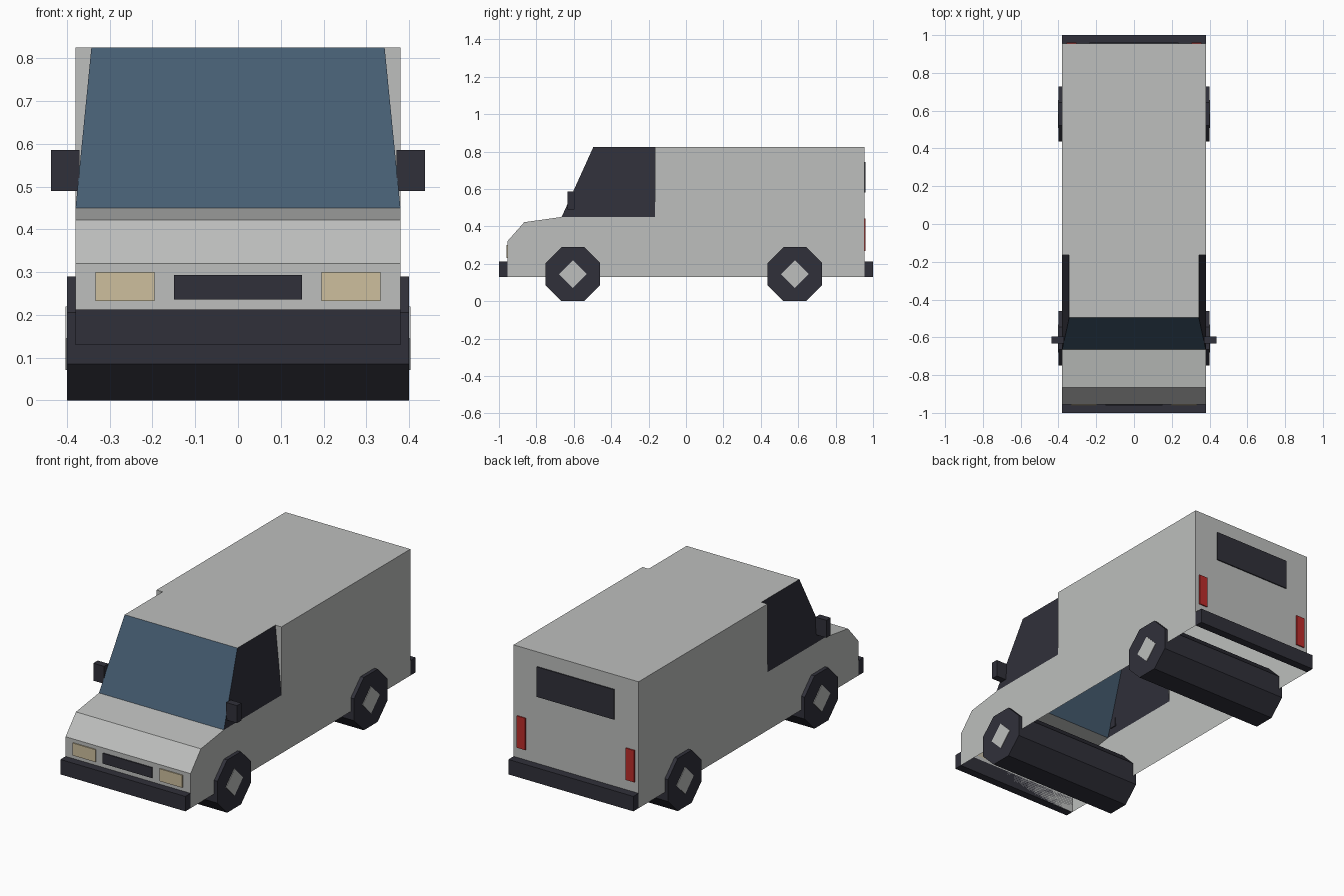
import bpy, bmesh, math
from mathutils import Matrix, Vector

if "Cube" in bpy.data.objects:
    bpy.data.objects.remove(bpy.data.objects["Cube"])


def material(name, rgb):
    m = bpy.data.materials.new(name)
    m.diffuse_color = (*rgb, 1)
    m.use_nodes = True
    m.node_tree.nodes["Principled BSDF"].inputs["Base Color"].default_value = m.diffuse_color
    return m


GREY = material("body grey", (0.51, 0.52, 0.51))
DARK = material("dark trim", (0.030, 0.030, 0.042))
GLASS = material("windscreen blue", (0.061, 0.109, 0.168))
CREAM = material("headlight cream", (0.61, 0.52, 0.34))
RED = material("tail light red", (0.50, 0.026, 0.024))


def finish(name, bm, mats):
    bmesh.ops.recalc_face_normals(bm, faces=bm.faces[:])
    me = bpy.data.meshes.new(name)
    bm.to_mesh(me)
    bm.free()
    for m in mats:
        me.materials.append(m)
    ob = bpy.data.objects.new(name, me)
    bpy.context.collection.objects.link(ob)
    return ob


def box(name, lo, hi, mat):
    lo, hi = Vector(lo), Vector(hi)
    bm = bmesh.new()
    bmesh.ops.create_cube(bm, size=1, matrix=Matrix.Translation((lo + hi) / 2)
                          @ Matrix.Diagonal((*(hi - lo), 1)))
    return finish(name, bm, [mat])


def disc(name, x0, x1, y, z, r, sides, turn, mat):
    # Prism whose axis runs along x
    bm = bmesh.new()
    bmesh.ops.create_cone(
        bm, cap_ends=True, segments=sides, radius1=r, radius2=r, depth=abs(x1 - x0),
        matrix=Matrix.Translation(((x0 + x1) / 2, y, z))
        @ Matrix.Rotation(math.pi / 2, 4, 'Y') @ Matrix.Rotation(turn, 4, 'Z'))
    return finish(name, bm, [mat])


# Body shell, open underneath, with a cab that tapers inward to the roof
W, T = 0.38, 0.343          # half width, half width of cab roof
FRONT, BACK, PILLAR = -0.955, 0.955, -0.165
SILL, BELT, ROOF = 0.13, 0.45, 0.825
COWL, BROW = -0.665, -0.495  # windscreen bottom and top

bm = bmesh.new()
cache = {}


def face(points, mat=0):
    verts = []
    for p in points:
        if p not in cache:
            cache[p] = bm.verts.new(p)
        verts.append(cache[p])
    bm.faces.new(verts).material_index = mat


nose = [(FRONT, SILL), (FRONT, 0.32), (-0.865, 0.422), (COWL, BELT)]
side = nose + [(PILLAR, BELT), (PILLAR, ROOF), (BACK, ROOF), (BACK, SILL)]
for a, b in zip(nose, nose[1:]):
    face([(-W, *a), (W, *a), (W, *b), (-W, *b)])
face([(-W, COWL, BELT), (W, COWL, BELT), (T, BROW, ROOF), (-T, BROW, ROOF)], 1)
face([(-W, BACK, SILL), (W, BACK, SILL), (W, BACK, ROOF), (-W, BACK, ROOF)])
face([(-T, BROW, ROOF), (T, BROW, ROOF), (T, PILLAR, ROOF), (-T, PILLAR, ROOF)])
face([(-W, PILLAR, ROOF), (-T, PILLAR, ROOF), (T, PILLAR, ROOF), (W, PILLAR, ROOF),
      (W, BACK, ROOF), (-W, BACK, ROOF)])
for s in (-1, 1):
    face([(s * W, *p) for p in side])
    # cab side window and the step behind it
    face([(s * W, COWL, BELT), (s * W, PILLAR, BELT),
          (s * T, PILLAR, ROOF), (s * T, BROW, ROOF)], 2)
    face([(s * W, PILLAR, BELT), (s * W, PILLAR, ROOF), (s * T, PILLAR, ROOF)])
finish("body", bm, [GREY, GLASS, DARK])

# Bumpers
box("front_bumper", (-W, -1, SILL), (W, FRONT, 0.212), DARK)
box("rear_bumper", (-W, BACK, SILL), (W, 1, 0.212), DARK)

# Grille and rear window plates
P = 0.006
box("grille", (-0.15, FRONT - P, 0.236), (0.15, FRONT, 0.293), DARK)
box("rear_window", (-0.235, BACK, 0.58), (0.235, BACK + P, 0.745), DARK)

# Lights and mirrors on both sides
for s, tag in ((-1, "left"), (1, "right")):
    def pair(name, x0, x1, y0, y1, z0, z1, mat):
        xs = sorted((s * x0, s * x1))
        box(f"{tag}_{name}", (xs[0], y0, z0), (xs[1], y1, z1), mat)
    pair("headlight", 0.195, 0.333, FRONT - P, FRONT, 0.232, 0.30, CREAM)
    pair("tail_light", 0.305, 0.357, BACK, BACK + P, 0.268, 0.443, RED)
    pair("mirror", 0.371, 0.437, -0.633, -0.595, 0.49, 0.586, DARK)

# Full-width octagonal wheel pairs with diamond hubs
R = 0.145
for tag, y in (("front", -0.605), ("rear", 0.582)):
    disc(f"{tag}_wheels", -0.4, 0.4, y, R, R / math.cos(math.pi / 8), 8, math.pi / 8, DARK)
    for s, sd in ((-1, "left"), (1, "right")):
        disc(f"{tag}_{sd}_hub", s * 0.398, s * 0.403, y, R, 0.074, 4, 0, GREY)
